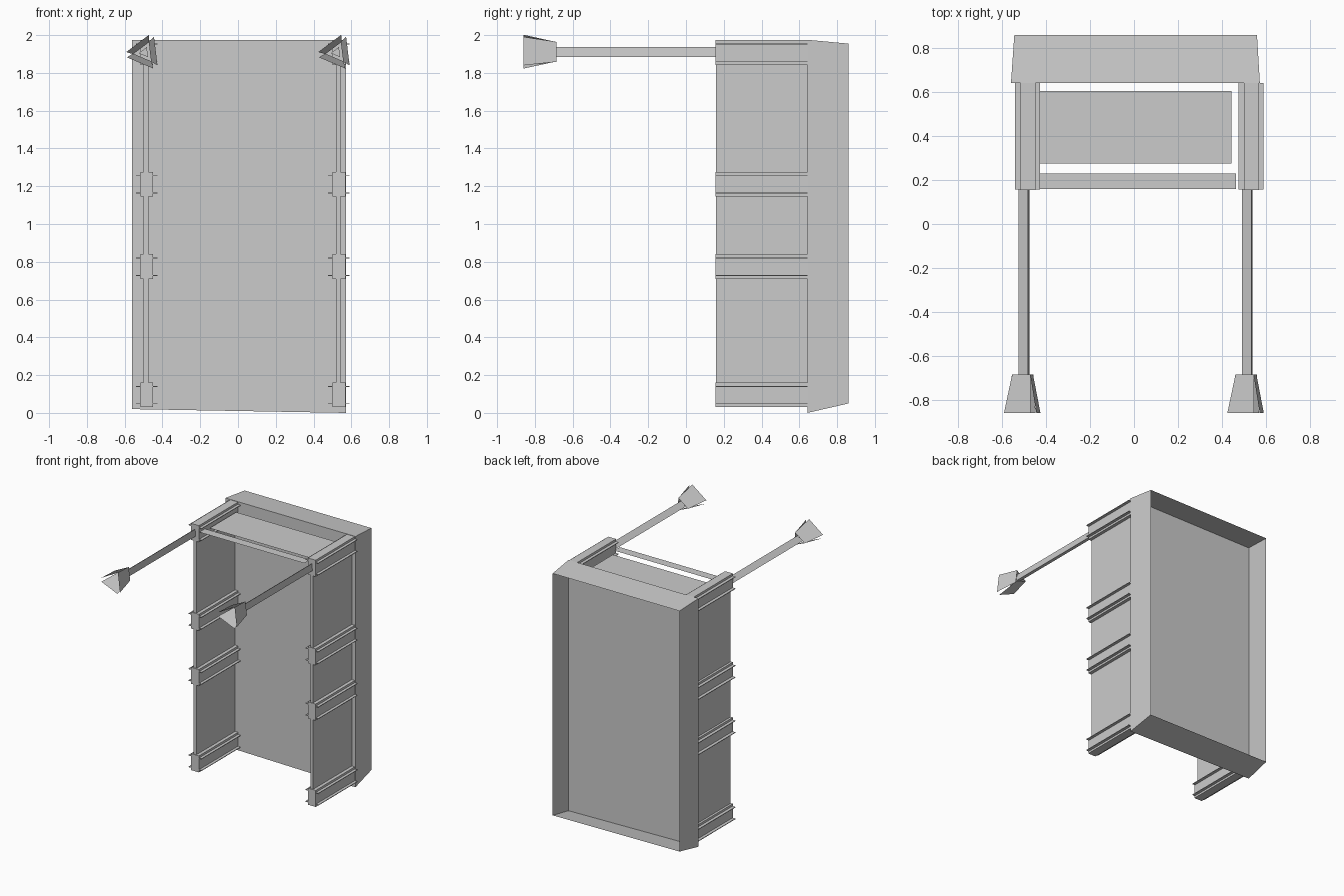
import bpy, bmesh, math

if "Cube" in bpy.data.objects:
    bpy.data.objects.remove(bpy.data.objects["Cube"])

def make(name, verts, faces):
    me = bpy.data.meshes.new(name)
    bm = bmesh.new()
    vs = [bm.verts.new(v) for v in verts]
    for f in faces:
        bm.faces.new([vs[i] for i in f])
    bmesh.ops.recalc_face_normals(bm, faces=bm.faces)
    bm.to_mesh(me)
    bm.free()
    ob = bpy.data.objects.new(name, me)
    bpy.context.collection.objects.link(ob)
    return ob

def box(name, x0, x1, y0, y1, z0, z1):
    verts = [(x, y, z) for x in (x0, x1) for y in (y0, y1) for z in (z0, z1)]
    return make(name, verts, [(0, 1, 3, 2), (4, 6, 7, 5), (0, 4, 5, 1),
                              (2, 3, 7, 6), (0, 2, 6, 4), (1, 5, 7, 3)])

def sheet(name, x0, x1, y0, y1, z):
    return make(name, [(x0, y0, z), (x1, y0, z), (x1, y1, z), (x0, y1, z)], [(0, 1, 2, 3)])

# Back tray: thin panel with tapering walls, open towards the rear
make("back_tray",
     [(-.56, .643, .02), (.573, .643, 0), (.573, .643, 1.975), (-.56, .643, 1.975),
      (-.545, .86, .06), (.56, .86, .05), (.56, .86, 1.955), (-.545, .86, 1.955)],
     [(0, 1, 2, 3), (0, 4, 5, 1), (1, 5, 6, 2), (2, 6, 7, 3), (3, 7, 4, 0)])

# Top sheets between the sides
sheet("top_sheet", -.44, .445, .275, .605, 1.91)
sheet("front_top_strip", -.45, .465, .16, .23, 1.92)

Y0, Y1 = .155, .642
TILT = math.radians(7)

for side, cx in (("left", -.495), ("right", .522)):
    # Upright side panel
    box(f"{side}_side_panel", cx - .004, cx + .02, Y0 + .005, Y1, .035, 1.955)

    # Horizontal rails with a lip near the top and bottom
    rx = cx + .012
    for i, z in enumerate((.03, .71, 1.145, 1.843)):
        box(f"{side}_rail_{i}", rx - .034, rx + .034, Y0, Y1, z, z + .13)
        for tag, lz in (("lower", z + .016), ("upper", z + .108)):
            box(f"{side}_rail_{i}_{tag}_lip", rx - .058, rx + .056, Y0 + .003, Y1, lz, lz + .005)

    # Three-sided forward arm
    cz = 1.908
    ring = [(cx + .031 * math.cos(a), cz + .031 * math.sin(a))
            for a in (TILT + math.radians(60 + 120 * k) for k in range(3))]
    make(f"{side}_arm", [(x, y, z) for y in (Y0 + .005, -.70) for x, z in ring],
         [(0, 1, 2), (3, 5, 4)] + [(k, (k + 1) % 3, (k + 1) % 3 + 3, k + 3) for k in range(3)])

    # Three splayed flaps at the arm tip
    for k in range(3):
        a = TILT + math.radians(120 * k)
        c, s = math.cos(a), math.sin(a)
        verts = [(cx + r * c - t * s, y, cz + r * s + t * c)
                 for y, r, w in ((-.685, .029, .053), (-.86, .06, .076)) for t in (-w, w)]
        make(f"{side}_flap_{k}", verts, [(0, 1, 3, 2)])
